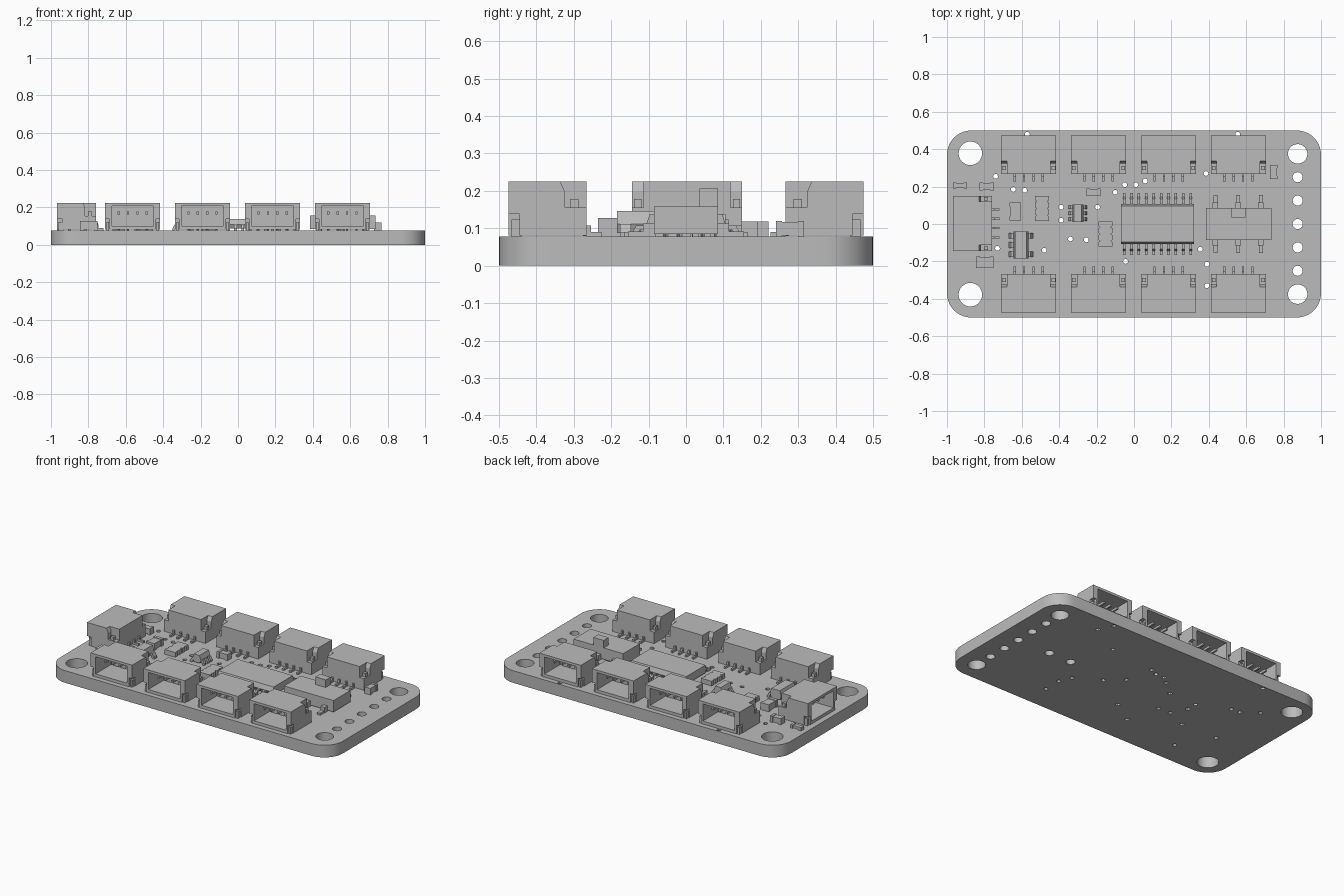
import bpy
import bmesh
import math
from mathutils import Vector

if "Cube" in bpy.data.objects:
    bpy.data.objects.remove(bpy.data.objects["Cube"])

grey = bpy.data.materials.new("plain grey")
grey.use_nodes = True
grey.diffuse_color = (0.5, 0.5, 0.5, 1)
grey.node_tree.nodes["Principled BSDF"].inputs["Base Color"].default_value = (0.5, 0.5, 0.5, 1)
TOP = 0.078  # upper face of the board


def add_box(bm, x0, x1, y0, y1, z0, z1):
    """Add an axis-aligned box; return its vertices."""
    verts = bmesh.ops.create_cube(bm, size=1)["verts"]
    for v in verts:
        v.co = Vector((x1 if v.co.x > 0 else x0,
                       y1 if v.co.y > 0 else y0,
                       z1 if v.co.z > 0 else z0))
    return verts


def add_prism(bm, profile, lo, hi, place):
    """Extrude a closed profile from lo to hi; place maps (a, b, depth) to a point."""
    face = bm.faces.new([bm.verts.new(place(a, b, lo)) for a, b in profile])
    out = bmesh.ops.extrude_face_region(bm, geom=[face])["geom"]
    shift = Vector(place(0, 0, hi)) - Vector(place(0, 0, lo))
    bmesh.ops.translate(bm, vec=shift, verts=[g for g in out if isinstance(g, bmesh.types.BMVert)])


def to_mesh(bm, name):
    bmesh.ops.recalc_face_normals(bm, faces=bm.faces)
    mesh = bpy.data.meshes.new(name)
    bm.to_mesh(mesh)
    bm.free()
    mesh.materials.append(grey)
    return mesh


def add_object(name, mesh, loc=(0, 0, 0), turn=0):
    obj = bpy.data.objects.new(name, mesh)
    obj.location = loc
    obj.rotation_euler.z = math.radians(turn)
    bpy.context.collection.objects.link(obj)
    return obj


# Circuit board: rounded outline with mounting, header and via holes
def circle(cx, cy, r, n, start=0, sweep=math.tau):
    return [(cx + r * math.cos(start + sweep * i / n),
             cy + r * math.sin(start + sweep * i / n)) for i in range(n)]


def add_spline(curve, points):
    spline = curve.splines.new("POLY")
    spline.points.add(len(points) - 1)
    for p, (x, y) in zip(spline.points, points):
        p.co = (x, y, 0, 1)
    spline.use_cyclic_u = True


curve = bpy.data.curves.new("circuit_board", "CURVE")
curve.dimensions = "2D"
curve.fill_mode = "BOTH"
curve.extrude = TOP / 2
radius = 0.13
outline = []
for quarter, (sx, sy) in enumerate([(1, 1), (-1, 1), (-1, -1), (1, -1)]):
    outline += circle(sx * (1 - radius), sy * (0.5 - radius), radius, 10,
                      quarter * math.pi / 2, math.pi / 2 * 10 / 9)
add_spline(curve, outline)
for side in (-1, 1):
    add_spline(curve, circle(-0.875, side * 0.378, 0.063, 32))
    add_spline(curve, circle(0.875, side * 0.375, 0.052, 32))
for i in range(-2, 3):
    add_spline(curve, circle(0.875, i * 0.125, 0.027, 20))
for x in (0.48, 0.64):
    add_spline(curve, circle(x, 0, 0.027, 20))
vias = [(-.74, .255), (-.645, .185), (-.585, .18), (-.73, -.13), (-.48, -.14),
        (-.39, .09), (-.39, .02), (-.34, -.08), (-.255, -.085), (-.195, .09),
        (-.1, .17), (-.05, .21), (.01, .21), (.06, .23), (-.045, -.2),
        (.355, -.135), (.39, -.215), (.39, -.33), (.385, .27), (.555, .48),
        (-.57, .48), (.6, .39), (.1, .05), (.2, -.04), (-.2, -.3), (-.6, -.35)]
for x, y in vias:
    add_spline(curve, circle(x, y, 0.013, 12))
board = add_object("circuit_board", curve, (0, 0, TOP / 2))
bpy.ops.object.select_all(action="DESELECT")
board.select_set(True)
bpy.context.view_layer.objects.active = board
bpy.ops.object.convert(target="MESH")
board = bpy.context.view_layer.objects.active
board.data.materials.clear()
board.data.materials.append(grey)
bpy.ops.object.shade_smooth_by_angle()

# Connector housing: box with plug cavity, rear corner notches and side slots
W, D, H = 0.147, 0.104, 0.147
bm = bmesh.new()
add_box(bm, -W, W, -D, D, 0.003, H)
housing = add_object("connector_housing", to_mesh(bm, "connector_housing"))
bm = bmesh.new()
add_box(bm, -0.112, 0.112, -0.2, 0.05, 0.022, 0.131)
for s in (-1, 1):
    notch = [(0.03, 0.16), (0.034, H), (0.046, 0.12), (0.046, 0.077), (0.2, 0.077), (0.2, 0.16)]
    add_prism(bm, notch, s * 0.116, s * 0.2, lambda a, b, d: (d, a, b))
    add_box(bm, *sorted((s * 0.125, s * 0.2)), -0.2, -0.075, -0.01, 0.06)
cutter = add_object("housing_cutter", to_mesh(bm, "housing_cutter"))
cutter.hide_render = True
cut = housing.modifiers.new("cut", "BOOLEAN")
cut.object = cutter
cut.operation = "DIFFERENCE"
cut.solver = "EXACT"
bpy.context.view_layer.update()
graph = bpy.context.evaluated_depsgraph_get()
housing_mesh = bpy.data.meshes.new_from_object(housing.evaluated_get(graph))
for helper in (housing, cutter):
    bpy.data.objects.remove(helper)

# Connector contacts: four pins with soldered tails, plus side anchor tabs
bm = bmesh.new()
for i in range(4):
    x = (i - 1.5) * 0.05
    add_box(bm, x - 0.006, x + 0.006, -0.06, 0.06, 0.085, 0.1)
    add_box(bm, x - 0.006, x + 0.006, D - 0.01, D + 0.012, 0.002, 0.03)
    add_box(bm, x - 0.006, x + 0.006, D, D + 0.04, 0, 0.012)
for s in (-1, 1):
    add_box(bm, *sorted((s * 0.128, s * 0.14)), -D + 0.008, -0.07, 0, 0.045)
    add_box(bm, *sorted((s * 0.122, s * 0.142)), 0.06, 0.082, 0.05, 0.1)
contact_mesh = to_mesh(bm, "connector_contacts")

places = [(x, s * 0.37, 0 if s < 0 else 180) for s in (-1, 1)
          for x in (-0.563, -0.19, 0.185, 0.558)]
places.append((-0.863, 0.003, -90))
for x, y, turn in places:
    add_object("connector_housing", housing_mesh, (x, y, TOP), turn)
    add_object("connector_contacts", contact_mesh, (x, y, TOP), turn)


# Leaded packages: body with tapered edges and stepped leads on two sides
def package(name, loc, half_x, half_y, height, leads, reach, width, turn=0):
    """leads holds the lead positions along x for the front and back sides."""
    bm = bmesh.new()
    t = 0.01
    side = [(-half_y + t, 0.01), (half_y - t, 0.01), (half_y, height * 0.5),
            (half_y - t, height), (-half_y + t, height), (-half_y, height * 0.5)]
    add_prism(bm, side, -half_x, half_x, lambda a, b, d: (d, a, b))
    m = height * 0.5
    run = half_y + (reach - half_y) * 0.45
    lead = [(half_y - t, m), (run, m), (run + t, 0.012), (reach, 0.012), (reach, 0),
            (run, 0), (run - t, m - 0.012), (half_y - t, m - 0.012)]
    for s, row in zip((-1, 1), leads):
        for x in row:
            add_prism(bm, lead, x - width / 2, x + width / 2, lambda a, b, d: (d, s * a, b))
    return add_object(name, to_mesh(bm, name), (*loc, TOP), turn)


row = [(i - 4.5) * 0.0395 for i in range(10)]
package("main_chip", (0.125, 0), 0.195, 0.107, 0.06, (row, row), 0.165, 0.014)
three = (-0.05, 0, 0.05)
package("regulator_chip", (-0.605, -0.112), 0.072, 0.04, 0.068,
        ((-0.05, 0.05), three), 0.067, 0.03, 90)
three = (-0.032, 0, 0.032)
package("small_chip", (-0.3, 0.058), 0.047, 0.03, 0.06, (three, three), 0.05, 0.018, 90)

# Slide switch: body, sliding knob and six leads
bm = bmesh.new()
add_box(bm, 0.385, 0.735, -0.085, 0.085, 0.007, 0.08)
add_box(bm, 0.522, 0.595, 0.036, 0.085, 0.07, 0.128)
for x in (0.435, 0.557, 0.678):
    for s in (-1, 1):
        add_box(bm, x - 0.014, x + 0.014, *sorted((s * 0.08, s * 0.115)), 0, 0.035)
        add_box(bm, x - 0.011, x + 0.011, *sorted((s * 0.11, s * 0.155)), 0, 0.014)
add_object("slide_switch", to_mesh(bm, "slide_switch"), (0, 0, TOP))

# Resistor arrays: flat blocks with scalloped long sides
for cx, cy in ((-0.492, 0.083), (-0.153, -0.054)):
    bm = bmesh.new()
    right = []
    for i in range(4):
        y = (i - 1.5) * 0.037
        right += [(0.038, y - 0.012), (0.038, y + 0.012)]
        if i < 3:
            right.append((0.028, y + 0.0185))
    block = right + [(-x, y) for x, y in reversed(right)]
    add_prism(bm, block, 0, 0.03, lambda a, b, d: (a, b, d))
    add_object("resistor_array", to_mesh(bm, "resistor_array"), (cx, cy, TOP))


# Chip components: blocks with slightly raised end caps
def chip(name, cx, cy, half_x, half_y, height):
    bm = bmesh.new()
    e = 0.003
    add_box(bm, -half_x + e, half_x - e, -half_y + e, half_y - e, e, height - e)
    for s in (-1, 1):
        if half_x > half_y:
            add_box(bm, *sorted((s * half_x, s * half_x * 0.55)), -half_y, half_y, 0, height)
        else:
            add_box(bm, -half_x, half_x, *sorted((s * half_y, s * half_y * 0.55)), 0, height)
    add_object(name, to_mesh(bm, name), (cx, cy, TOP))


chip("capacitor", -0.635, 0.067, 0.03, 0.047, 0.045)
chip("capacitor", -0.787, 0.2, 0.038, 0.021, 0.04)
chip("capacitor", -0.797, -0.205, 0.047, 0.03, 0.05)
chip("capacitor", -0.217, 0.17, 0.038, 0.021, 0.04)
chip("indicator_light", 0.747, 0.278, 0.021, 0.038, 0.042)
chip("resistor", -0.93, 0.205, 0.038, 0.016, 0.022)
